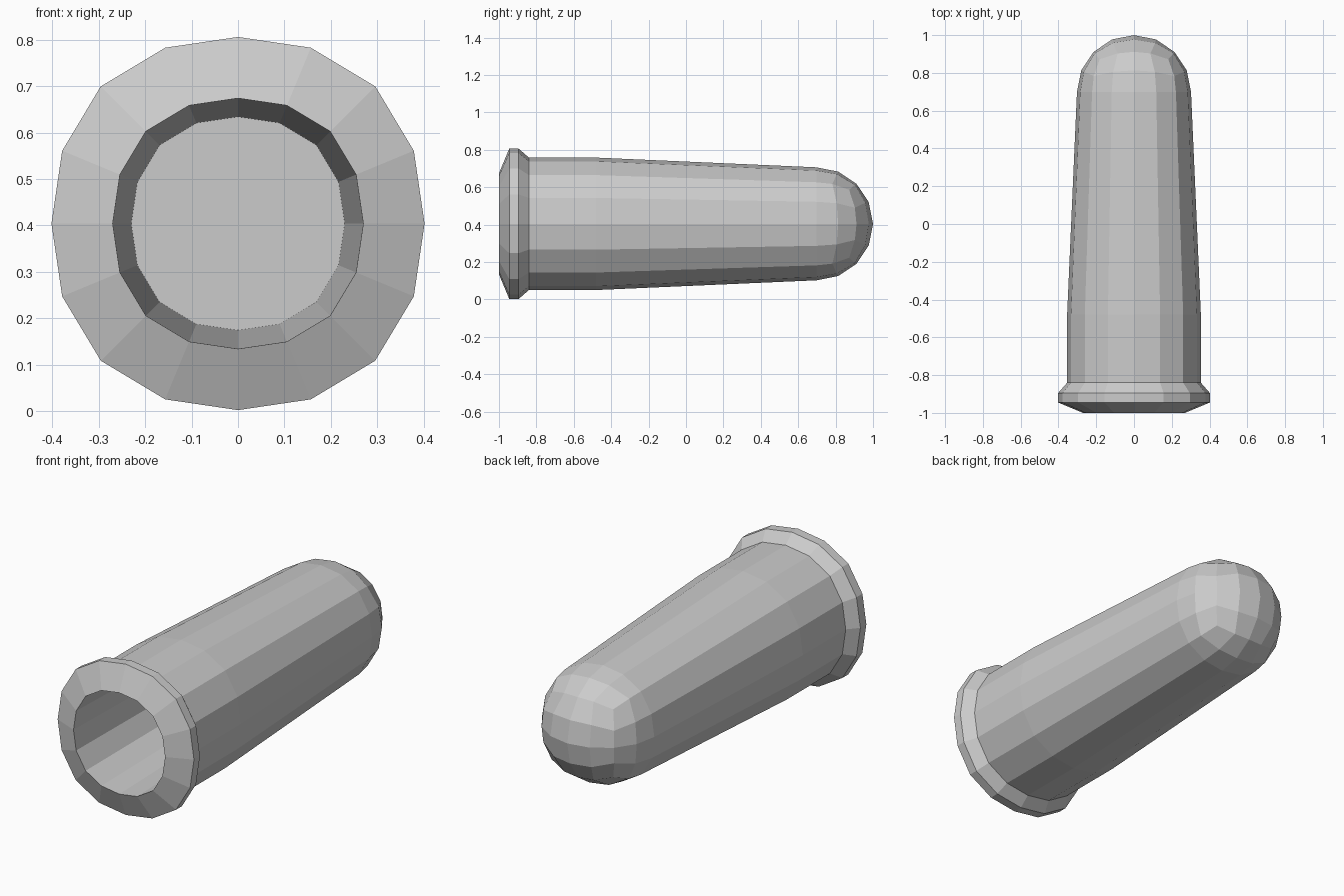
import bpy, bmesh
from math import sin, cos, pi, tan
from mathutils import Vector

if "Cube" in bpy.data.objects:
    bpy.data.objects.remove(bpy.data.objects["Cube"])

CZ = 0.404            # height of the long axis
T = tan(pi / 8)
bm = bmesh.new()


def place(x, y, z):
    # slightly squared circle: 4 % wider on the diagonals
    r2 = x * x + z * z
    k = 1 + 0.04 * (2 * x * z / r2) ** 2 if r2 > 1e-9 else 1
    return bm.verts.new((x * k, y, CZ + z * k))


def ring(y, r):
    return [place(r * cos(i * pi / 8), y, r * sin(i * pi / 8)) for i in range(16)]


def dome_point(x, t, z):
    n = Vector((x, t, z)).normalized() * 0.302
    return place(n.x, 0.698 + n.y, n.z)


def dome_ring(t):
    pts = []
    for i in range(16):
        c, s = cos(i * pi / 8), sin(i * pi / 8)
        m = max(abs(c), abs(s))
        pts.append(dome_point(c / m, t, s / m))
    return pts


def bridge(a, b):
    for i in range(16):
        j = (i + 1) % 16
        bm.faces.new((a[i], a[j], b[j], b[i]))


# bore, flared rim and tapered outer wall, from the bore floor outwards
profile = [(0.70, 0.23), (-1.0, 0.27), (-0.945, 0.402), (-0.895, 0.402),
           (-0.84, 0.354), (-0.48, 0.354)]
rings = [ring(y, r) for y, r in profile] + [dome_ring(t) for t in (0, T, 1)]
for a, b in zip(rings, rings[1:]):
    bridge(a, b)
bm.faces.new(rings[0])

# rounded tip closed by a 4 x 4 grid
steps = (-1, -T, 0, T, 1)
grid = [[dome_point(x, 1, z) for z in steps] for x in steps]
for i in range(4):
    for j in range(4):
        bm.faces.new((grid[i][j], grid[i + 1][j], grid[i + 1][j + 1], grid[i][j + 1]))

bmesh.ops.remove_doubles(bm, verts=bm.verts, dist=0.0005)
bmesh.ops.recalc_face_normals(bm, faces=bm.faces)
mesh = bpy.data.meshes.new("hollow_plug")
bm.to_mesh(mesh)
bm.free()
bpy.context.collection.objects.link(bpy.data.objects.new("hollow_plug", mesh))
